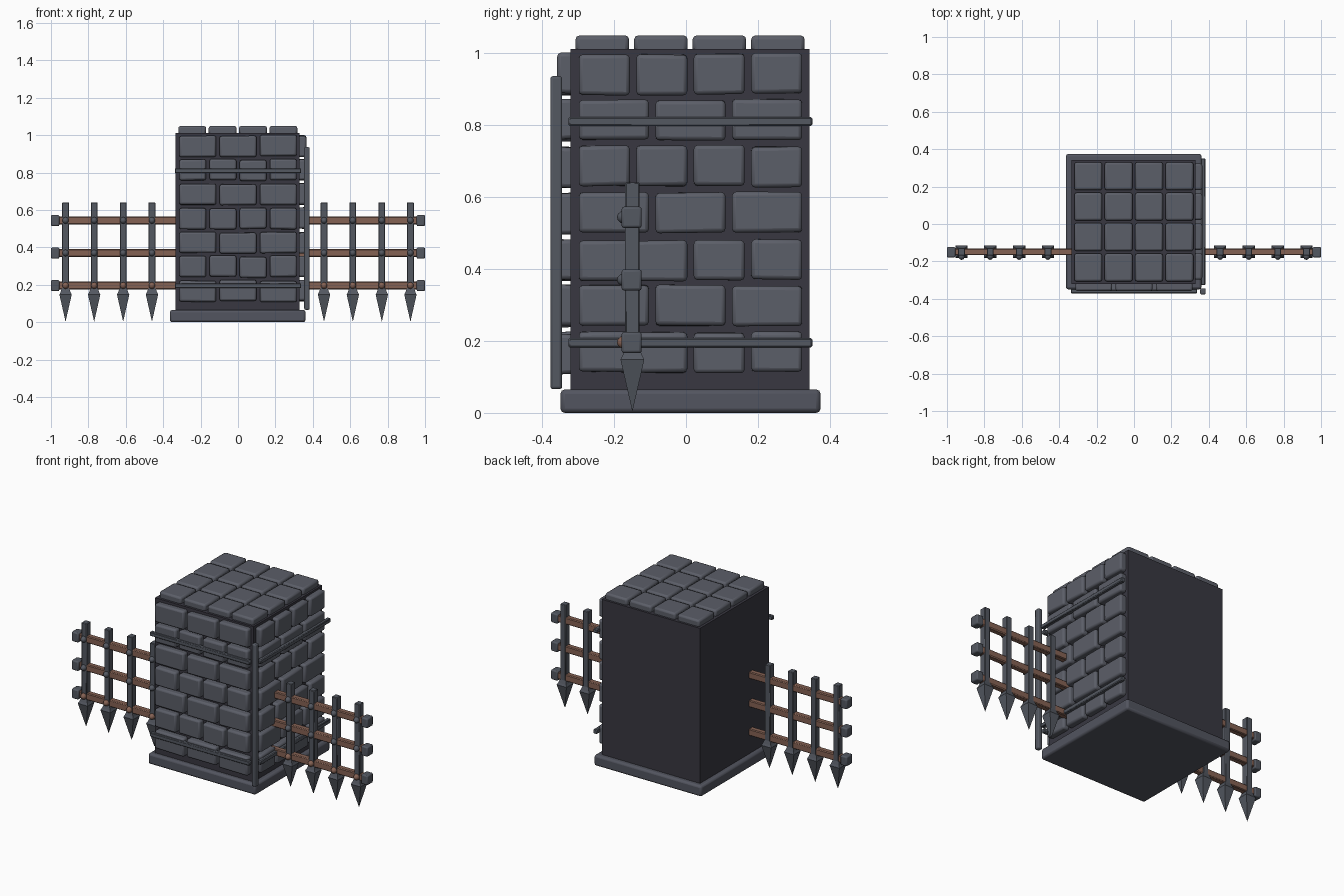
import bpy, bmesh, math, random
from mathutils import Matrix, Vector

if "Cube" in bpy.data.objects:
    bpy.data.objects.remove(bpy.data.objects["Cube"])

random.seed(4)


def material(name, rgb):
    m = bpy.data.materials.new(name)
    m.diffuse_color = (*rgb, 1)
    m.use_nodes = True
    m.node_tree.nodes["Principled BSDF"].inputs["Base Color"].default_value = m.diffuse_color
    return m


STONE = material("stone_grey", (0.105, 0.112, 0.138))
MORTAR = material("dark_mortar", (0.040, 0.039, 0.053))
BASE = material("base_stone", (0.085, 0.090, 0.115))
IRON = material("iron_grey", (0.088, 0.098, 0.120))
WOOD = material("wood_brown", (0.235, 0.122, 0.088))


def finish(name, bm, mat, bevel=0.0, segments=2):
    """Turn a bmesh into an object with rounded edges."""
    bmesh.ops.recalc_face_normals(bm, faces=bm.faces)
    me = bpy.data.meshes.new(name)
    bm.to_mesh(me)
    bm.free()
    me.materials.append(mat)
    ob = bpy.data.objects.new(name, me)
    bpy.context.collection.objects.link(ob)
    if bevel:
        mod = ob.modifiers.new("rounded_edges", "BEVEL")
        mod.width, mod.segments = bevel, segments
        bpy.ops.object.select_all(action="DESELECT")
        ob.select_set(True)
        bpy.context.view_layer.objects.active = ob
        bpy.ops.object.shade_smooth_by_angle(angle=math.radians(35))
    return ob


def add_box(bm, x, y, z):
    """Box from three (low, high) ranges."""
    lo, hi = Vector((x[0], y[0], z[0])), Vector((x[1], y[1], z[1]))
    mat = Matrix.Translation((lo + hi) / 2) @ Matrix.Diagonal((*(hi - lo), 1))
    return bmesh.ops.create_cube(bm, size=1, matrix=mat)["verts"]


def boxes(name, ranges, mat, bevel=0.0, segments=2):
    bm = bmesh.new()
    for r in ranges:
        add_box(bm, *r)
    return finish(name, bm, mat, bevel, segments)


def split(lo, hi, n, gap):
    """n equal spans between lo and hi, separated by a gap."""
    w = (hi - lo - gap * (n - 1)) / n
    return [(lo + i * (w + gap), lo + i * (w + gap) + w) for i in range(n)]


# Tower core and base slab
boxes("tower_core", [((-0.335, 0.329), (-0.321, 0.343), (0.01, 1.012))], MORTAR)
boxes("base_slab", [((-0.364, 0.361), (-0.349, 0.374), (0, 0.065))], BASE, 0.012)

# Roof tiles, four by four
boxes("roof_tiles", [(x, y, (1.0, 1.049))
                     for x in split(-0.319, 0.317, 4, 0.014)
                     for y in split(-0.307, 0.330, 4, 0.014)], STONE, 0.011)


# Brick courses on the front and right faces
def brick_wall(name, first_count, lo, hi, front):
    bm = bmesh.new()
    for row in range(7):
        top = 0.998 - row * 0.1292
        count = first_count if row % 2 == 0 else 7 - first_count
        for a, b in split(lo, hi, count, 0.018):
            j = random.uniform(-0.004, 0.004)
            z = (top - 0.112 + j, top + j)
            if front:
                verts = add_box(bm, (a, b), (-0.358, -0.31), z)
            else:
                verts = add_box(bm, (0.318, 0.365), (a, b), z)
            for v in verts:
                v.co.z += random.uniform(-0.002, 0.002)
    finish(name, bm, STONE, 0.011)


brick_wall("front_bricks", 3, -0.314, 0.314, True)
brick_wall("right_bricks", 4, -0.298, 0.323, False)

# Iron bands and the corner post
bands = [(0.797, 0.822), (0.182, 0.208)]
boxes("front_bands", [((-0.338, 0.338), (-0.371, -0.347), z) for z in bands], IRON, 0.004, 1)
boxes("right_bands", [((0.357, 0.382), (-0.327, 0.351), z) for z in bands], IRON, 0.004, 1)
boxes("corner_post", [((0.354, 0.383), (-0.377, -0.344), (0.066, 0.936))], IRON, 0.007, 2)

# Fence wings on both sides
RAILS = (0.544, 0.370, 0.196)
BARS = (0.460, 0.614, 0.769, 0.922)
FY = -0.149


def spear_tip(bm, x):
    """Four-sided spike with a short sloping shoulder."""
    rings = []
    for z, h in ((0.180, 0.020), (0.160, 0.027), (0.148, 0.033)):
        rings.append([bm.verts.new((x + sx * h, FY + sy * h, z))
                      for sx, sy in ((-1, -1), (1, -1), (1, 1), (-1, 1))])
    tip = bm.verts.new((x, FY, 0.003))
    bm.faces.new(rings[0])
    for i in range(4):
        k = (i + 1) % 4
        for up, low in zip(rings, rings[1:]):
            bm.faces.new((up[i], up[k], low[k], low[i]))
        bm.faces.new((rings[-1][i], rings[-1][k], tip))


def rivets(name, points, mat):
    bm = bmesh.new()
    for x, z in points:
        place = Matrix.Translation((x, FY - 0.022, z)) @ Matrix.Diagonal((0.018, 0.021, 0.018, 1))
        bmesh.ops.create_uvsphere(bm, u_segments=10, v_segments=6, radius=1, matrix=place)
    for f in bm.faces:
        f.smooth = True
    finish(name, bm, mat)


for side, s in (("left", -1), ("right", 1)):
    def span(a, b):
        return tuple(sorted((s * a, s * b)))

    # Wooden rails with square iron end caps
    boxes(side + "_rails", [(span(0.31, 0.965), (FY - 0.018, FY + 0.018), (z - 0.021, z + 0.021))
                            for z in RAILS], WOOD, 0.005, 1)
    boxes(side + "_rail_caps", [(span(0.955, 1.0), (FY - 0.030, FY + 0.026), (z - 0.030, z + 0.029))
                                for z in RAILS], IRON, 0.007, 2)
    # Upright bars and spear tips
    boxes(side + "_bars", [(span(x - 0.018, x + 0.018), (FY - 0.020, FY + 0.020), (0.165, 0.641))
                           for x in BARS], IRON, 0.003, 1)
    tips = bmesh.new()
    for x in BARS:
        spear_tip(tips, s * x)
    finish(side + "_spear_tips", tips, IRON)
    # Rivets where bars cross rails
    rivets(side + "_iron_rivets", [(s * x, z) for x in BARS for z in RAILS[:2]], IRON)
    rivets(side + "_rusty_rivets", [(s * x, RAILS[2]) for x in BARS], WOOD)
